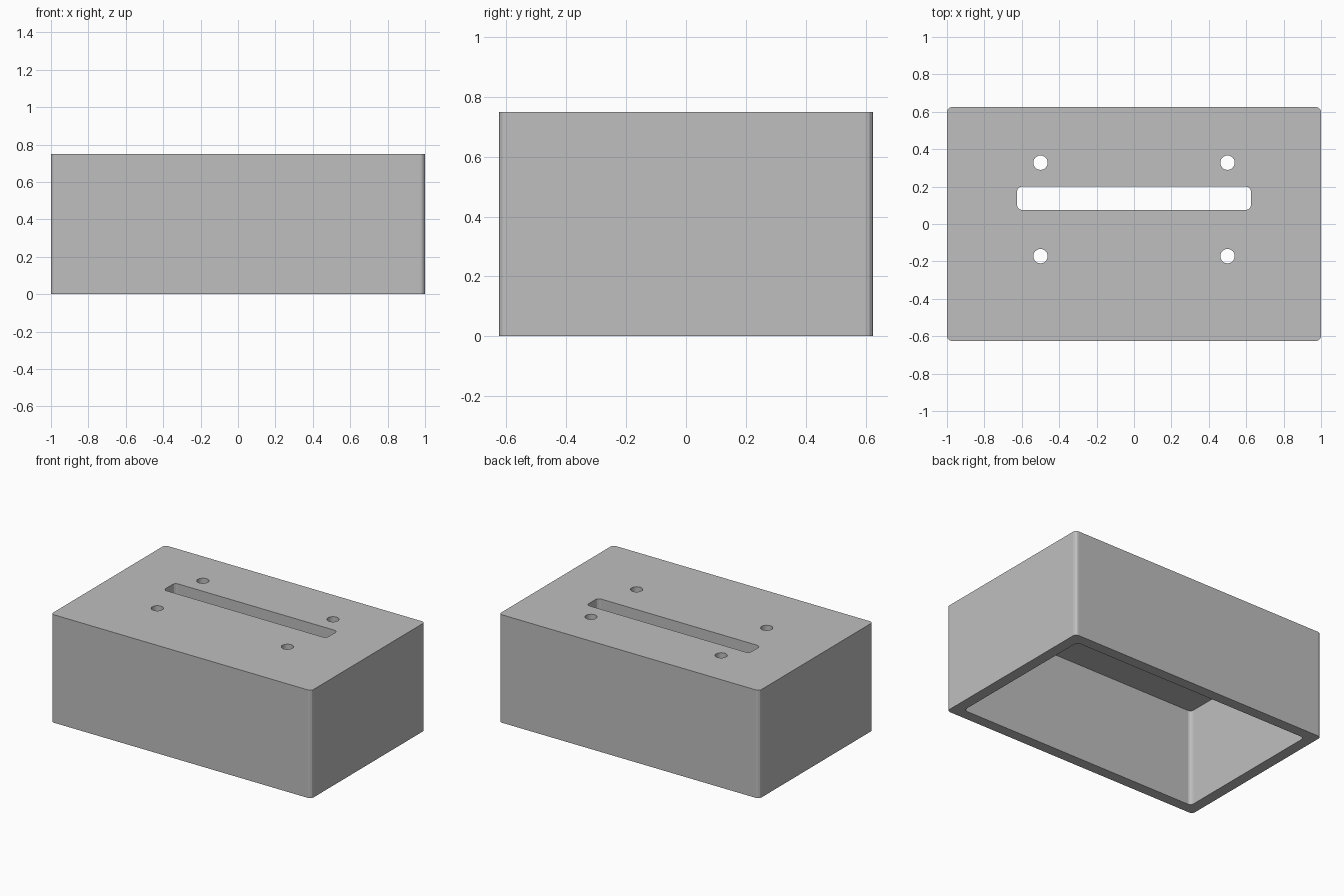
import bpy, bmesh
from math import cos, sin, pi, radians

cube = bpy.data.objects.get("Cube")
if cube:
    bpy.data.objects.remove(cube, do_unlink=True)

LENGTH, DEPTH, HEIGHT = 2.0, 1.25, 0.75
WALL, FILLET = 0.075, 0.025

grey = bpy.data.materials.new("plain grey")
grey.use_nodes = True
colour = (0.52, 0.52, 0.52, 1)
grey.diffuse_color = colour
grey.node_tree.nodes["Principled BSDF"].inputs["Base Color"].default_value = colour


def rounded_rect(cx, cy, w, d, r, steps=3):
    """Counter-clockwise outline with filleted corners."""
    points = []
    for q, (sx, sy) in enumerate([(1, 1), (-1, 1), (-1, -1), (1, -1)]):
        for i in range(steps + 1):
            a = (q + i / steps) * pi / 2
            points.append((cx + sx * (w / 2 - r) + r * cos(a),
                           cy + sy * (d / 2 - r) + r * sin(a)))
    return points


def circle(cx, cy, r, n=32):
    return [(cx + r * cos(2 * pi * i / n), cy + r * sin(2 * pi * i / n)) for i in range(n)]


def prism(name, outlines, z0, z1):
    """Extrude closed outlines from z0 to z1 into one object."""
    bm = bmesh.new()
    for outline in outlines:
        face = bm.faces.new([bm.verts.new((x, y, z0)) for x, y in outline])
        top = bmesh.ops.extrude_face_region(bm, geom=[face], use_keep_orig=True)
        verts = [v for v in top["geom"] if isinstance(v, bmesh.types.BMVert)]
        bmesh.ops.translate(bm, verts=verts, vec=(0, 0, z1 - z0))
    bmesh.ops.recalc_face_normals(bm, faces=bm.faces)
    mesh = bpy.data.meshes.new(name)
    bm.to_mesh(mesh)
    bm.free()
    mesh.materials.append(grey)
    obj = bpy.data.objects.new(name, mesh)
    bpy.context.collection.objects.link(obj)
    return obj


def cut(target, cutter):
    mod = target.modifiers.new("cut", 'BOOLEAN')
    mod.operation, mod.solver, mod.object = 'DIFFERENCE', 'EXACT', cutter
    bpy.context.view_layer.objects.active = target
    bpy.ops.object.modifier_apply(modifier=mod.name)
    bpy.data.objects.remove(cutter, do_unlink=True)


# Outer enclosure
box = prism("enclosure", [rounded_rect(0, 0, LENGTH, DEPTH, FILLET)], 0, HEIGHT)

# Hollow interior, open at the bottom
cavity = rounded_rect(0, 0, LENGTH - 2 * WALL, DEPTH - 2 * WALL, FILLET)
cut(box, prism("cavity_cutter", [cavity], -0.2, HEIGHT - WALL))

# Long slot and four screw holes through the top
openings = [rounded_rect(0, 0.1375, 1.25, 0.125, FILLET)]
openings += [circle(x, y, 0.0385) for x in (-0.5, 0.5) for y in (-0.172, 0.328)]
cut(box, prism("opening_cutter", openings, HEIGHT - 2 * WALL, HEIGHT + 0.2))

# Smooth only the round hole walls
bpy.ops.object.select_all(action='DESELECT')
box.select_set(True)
bpy.context.view_layer.objects.active = box
bpy.ops.object.shade_smooth_by_angle(angle=radians(13))
